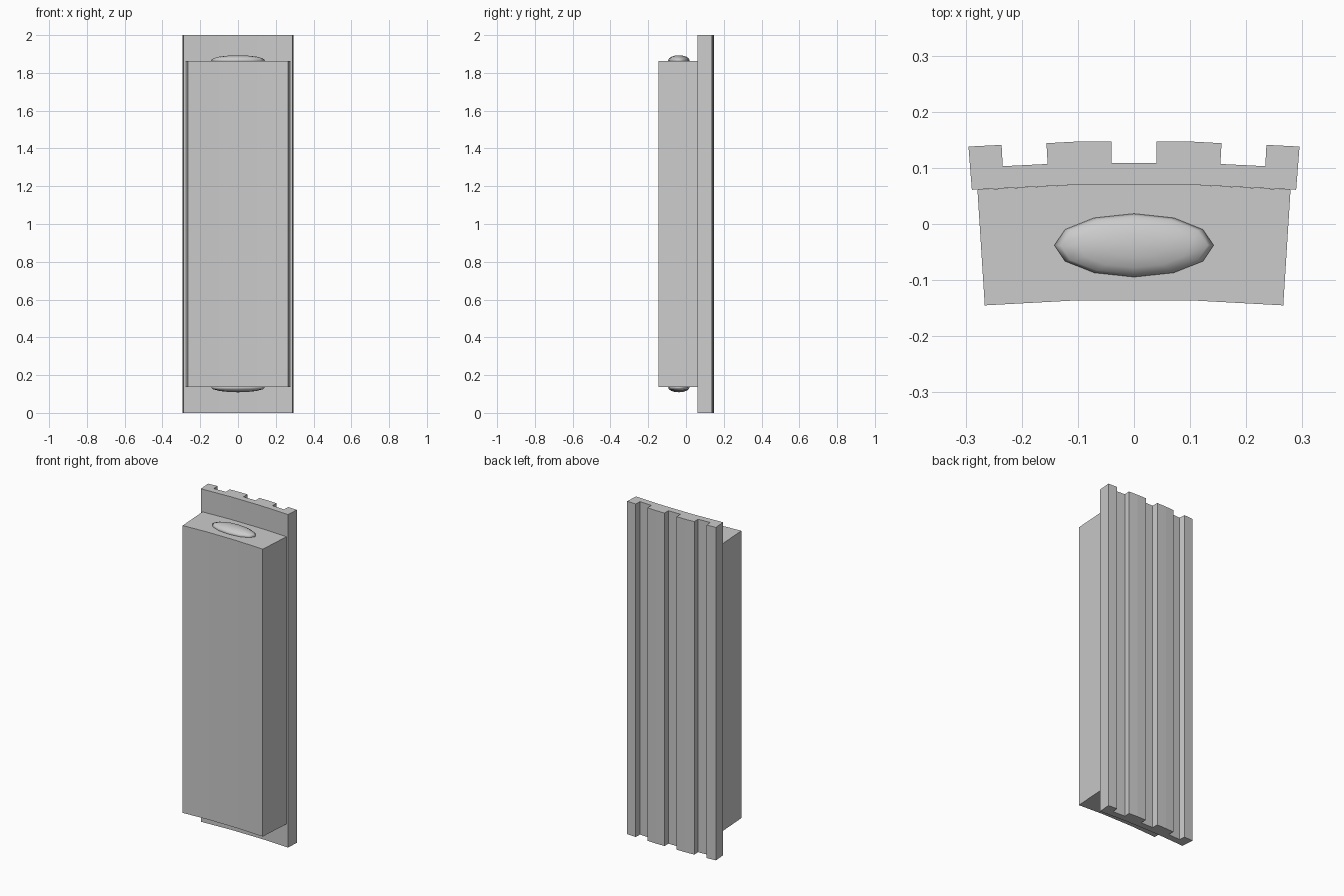
import bpy
import bmesh

cube = bpy.data.objects.get("Cube")
if cube:
    bpy.data.objects.remove(cube)

grey = bpy.data.materials.new("plain_grey")
grey.use_nodes = True
colour = (0.6, 0.6, 0.6, 1)
grey.diffuse_color = colour
grey.node_tree.nodes["Principled BSDF"].inputs["Base Color"].default_value = colour


def finish(name, bm):
    bmesh.ops.recalc_face_normals(bm, faces=bm.faces)
    mesh = bpy.data.meshes.new(name)
    bm.to_mesh(mesh)
    bm.free()
    mesh.materials.append(grey)
    obj = bpy.data.objects.new(name, mesh)
    bpy.context.collection.objects.link(obj)
    return obj


def mirrored_prism(name, half, bottom, top):
    """Extrude a plan outline, given for +x from front to back, mirrored in x."""
    outline = half + [(-x, y) for x, y in reversed(half)]
    bm = bmesh.new()
    face = bm.faces.new([bm.verts.new((x, y, bottom)) for x, y in outline])
    new = bmesh.ops.extrude_face_region(bm, geom=[face])["geom"]
    verts = [v for v in new if isinstance(v, bmesh.types.BMVert)]
    bmesh.ops.translate(bm, verts=verts, vec=(0, 0, top - bottom))
    return finish(name, bm)


# Tapered, gently curved block
mirrored_prism("main_block", [(0.1, -0.136), (0.266, -0.145),
                              (0.279, 0.061), (0.1, 0.07)], 0.138, 1.864)

# Back plate with three vertical grooves
mirrored_prism("grooved_back_plate", [
    (0.1, 0.07), (0.289, 0.061), (0.295, 0.138), (0.236, 0.141),
    (0.234, 0.103), (0.154, 0.107), (0.156, 0.144), (0.1, 0.147),
    (0.04, 0.147), (0.04, 0.109)], 0, 2)

# Flattened oval studs on the block's ends
for name, z in (("top_stud", 1.867), ("bottom_stud", 0.135)):
    bm = bmesh.new()
    bmesh.ops.create_uvsphere(bm, u_segments=12, v_segments=8, radius=1)
    bmesh.ops.scale(bm, verts=bm.verts, vec=(0.142, 0.0565, 0.026))
    bmesh.ops.translate(bm, verts=bm.verts, vec=(0, -0.038, z))
    for face in bm.faces:
        face.smooth = True
    finish(name, bm)
